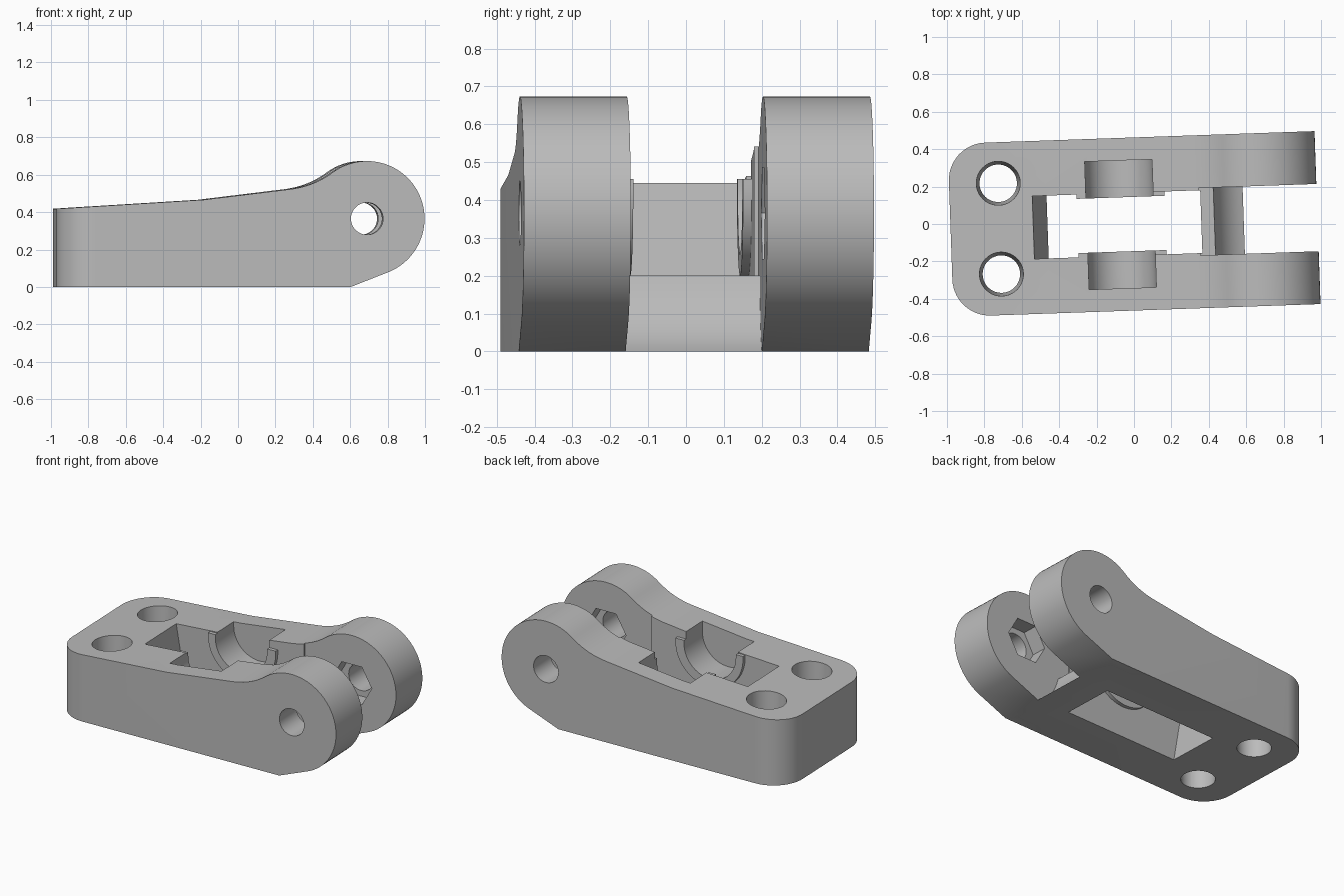
import bpy, bmesh, math
from mathutils import Matrix

cube = bpy.data.objects.get("Cube")
if cube:
    bpy.data.objects.remove(cube, do_unlink=True)

grey = bpy.data.materials.new("plain grey")
grey.use_nodes = True
colour = (0.5, 0.5, 0.5, 1)
grey.diffuse_color = colour
grey.node_tree.nodes["Principled BSDF"].inputs["Base Color"].default_value = colour

HALF_WIDTH = 0.4625
PIVOT = (0.674, 0.365)
SEAT = (-0.072, 0.435)


def arc(centre, radius, start, end, steps):
    """Points of an arc in the x-z plane, angles in degrees."""
    points = []
    for i in range(steps + 1):
        a = math.radians(start + (end - start) * i / steps)
        points.append((centre[0] + radius * math.cos(a), centre[1] + radius * math.sin(a)))
    return points


def quad_curve(a, b, c, steps):
    points = []
    for i in range(steps + 1):
        t = i / steps
        points.append(tuple((1 - t) ** 2 * p + 2 * t * (1 - t) * q + t * t * r
                            for p, q, r in zip(a, b, c)))
    return points


def finish(name, bm):
    bmesh.ops.recalc_face_normals(bm, faces=bm.faces)
    mesh = bpy.data.meshes.new(name)
    bm.to_mesh(mesh)
    bm.free()
    mesh.materials.append(grey)
    obj = bpy.data.objects.new(name, mesh)
    bpy.context.collection.objects.link(obj)
    return obj


def prism(name, profile, y0, y1, corner=0):
    """Extrude an x-z profile along y, optionally rounding the upright rear corners."""
    bm = bmesh.new()
    face = bm.faces.new([bm.verts.new((x, y0, z)) for x, z in profile])
    ext = bmesh.ops.extrude_face_region(bm, geom=[face])
    moved = [v for v in ext["geom"] if isinstance(v, bmesh.types.BMVert)]
    bmesh.ops.translate(bm, verts=moved, vec=(0, y1 - y0, 0))
    if corner:
        left = min(v.co.x for v in bm.verts) + 0.001
        edges = [e for e in bm.edges if all(v.co.x < left for v in e.verts)
                 and abs(e.verts[0].co.z - e.verts[1].co.z) > 0.1]
        bmesh.ops.bevel(bm, geom=edges, offset=corner, segments=14,
                        profile=0.5, affect='EDGES')
    return finish(name, bm)


def combine(target, tool, operation='DIFFERENCE'):
    mod = target.modifiers.new(operation.title(), 'BOOLEAN')
    mod.operation, mod.solver, mod.object = operation, 'EXACT', tool
    bpy.context.view_layer.objects.active = target
    bpy.ops.object.modifier_apply(modifier=mod.name)
    bpy.data.objects.remove(tool, do_unlink=True)


# Main body: wedge with round arm ends
profile = [(-0.981, 0), (0.587, 0)]
profile += arc(PIVOT, 0.308, -68.3, 126.7, 44)
profile += quad_curve((0.49, 0.612), (0.391, 0.538), (0.26, 0.522), 10)[1:]
profile += [(-0.2, 0.466), (-0.981, 0.418)]
body = prism("lever_bracket", profile, -HALF_WIDTH, HALF_WIDTH, corner=0.2)

# Central slot with a sloped rear wall
combine(body, prism("slot_cutter", [(-0.445, -0.1), (0.36, -0.1), (0.36, 1), (-0.634, 1)],
                    -0.168, 0.168))

# Gap between the arms, leaving a low crossbar with a hollowed front
bar = quad_curve((0.43, 0.2), (0.465, 0.05), (0.587, 0), 10)
combine(body, prism("gap_cutter", [(0.35, 0.2)] + bar +
                    [(0.6, -0.1), (1.2, -0.1), (1.2, 1), (0.35, 1)], -0.18, 0.18))

# Raised lips around the cross-pin seat
lip = arc((-0.067, SEAT[1]), 0.235, 180, 360, 32) + [(0.168, 0.456), (-0.302, 0.456)]
for side in (-1, 1):
    y0, y1 = sorted((side * 0.145, side * 0.21))
    combine(body, prism("seat_lip", lip, y0, y1), 'UNION')

# Open-topped round seat for the cross pin
seat = arc(SEAT, 0.18, 180, 360, 32) + [(SEAT[0] + 0.18, 1), (SEAT[0] - 0.18, 1)]
combine(body, prism("seat_cutter", seat, -0.342, 0.342))

# Pivot hole through both arms, with hexagonal recesses on the inner faces
combine(body, prism("pivot_cutter", arc(PIVOT, 0.086, 0, 350, 35), -0.6, 0.6))
combine(body, prism("hex_cutter", arc(PIVOT, 0.14, 0, 300, 5), -0.28, 0.28))

# Tapered mounting holes
for side in (-1, 1):
    bm = bmesh.new()
    bmesh.ops.create_cone(bm, cap_ends=True, segments=40, radius1=0.097, radius2=0.121,
                          depth=0.6, matrix=Matrix.Translation((-0.718, side * 0.243, 0.22)))
    combine(body, finish("mount_cutter", bm))

# Slight turn about the vertical axis
body.data.transform(Matrix.Rotation(math.radians(2), 4, 'Z'))
bpy.ops.object.select_all(action='DESELECT')
body.select_set(True)
bpy.context.view_layer.objects.active = body
bpy.ops.object.shade_smooth_by_angle(angle=math.radians(25))
